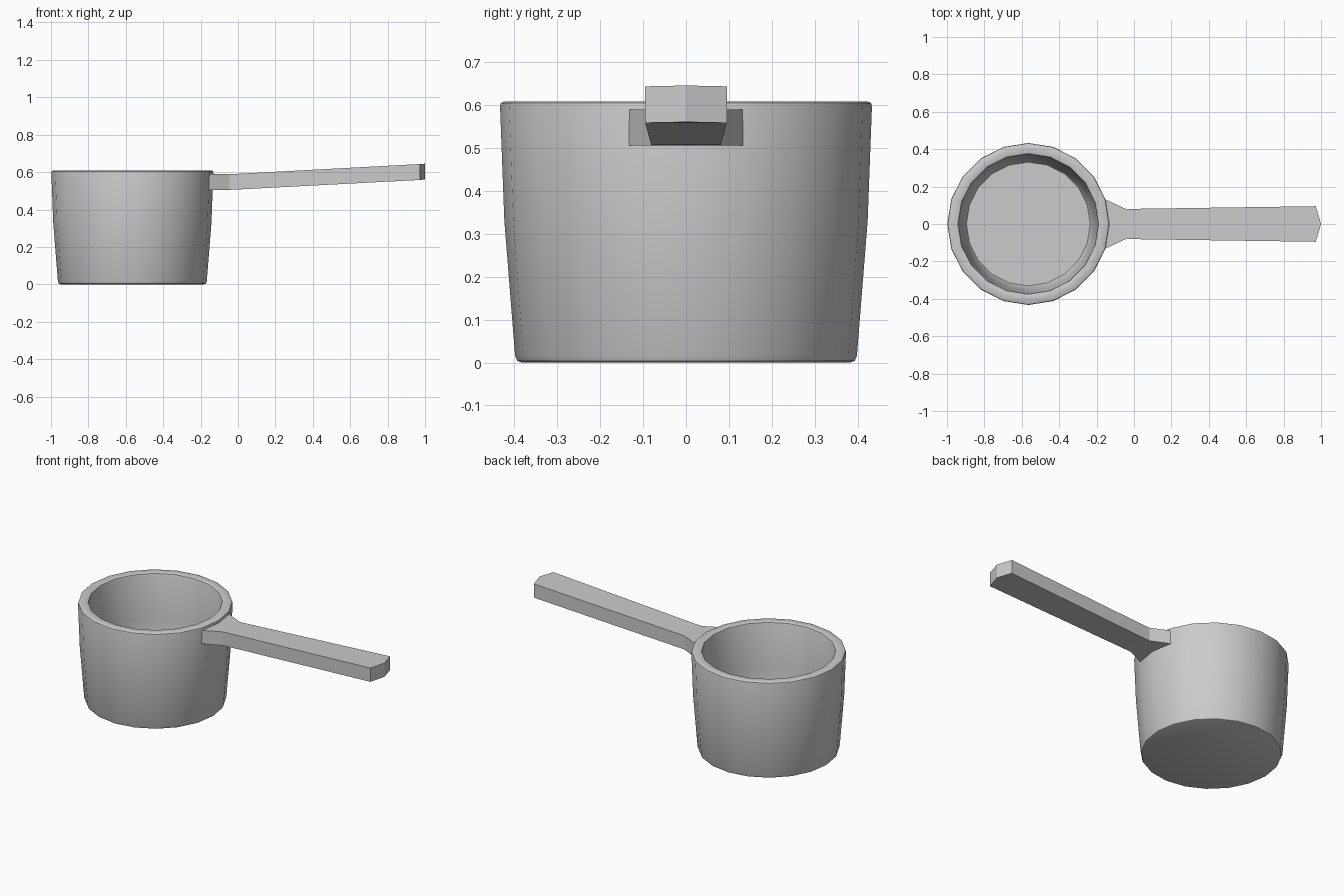
import bpy, bmesh
from math import cos, sin, tau, radians

if "Cube" in bpy.data.objects:
    bpy.data.objects.remove(bpy.data.objects["Cube"])

CX, SIDES = -0.565, 20


def finish(name, bm, smooth):
    bmesh.ops.recalc_face_normals(bm, faces=bm.faces)
    mesh = bpy.data.meshes.new(name)
    bm.to_mesh(mesh)
    bm.free()
    obj = bpy.data.objects.new(name, mesh)
    bpy.context.collection.objects.link(obj)
    bpy.ops.object.select_all(action='DESELECT')
    obj.select_set(True)
    bpy.context.view_layer.objects.active = obj
    if smooth:
        bpy.ops.object.shade_smooth_by_angle(angle=radians(35))
    return obj


def bridge(bm, a, b):
    for i in range(len(a)):
        j = (i + 1) % len(a)
        bm.faces.new((a[i], a[j], b[j], b[i]))


# Cup: lathed wall profile (radius, height), from underside over the rim to the inner floor
profile = [(0.383, 0), (0.393, 0.004), (0.398, 0.016), (0.423, 0.33), (0.433, 0.596),
           (0.431, 0.604), (0.424, 0.608), (0.382, 0.608), (0.376, 0.605),
           (0.373, 0.597), (0.363, 0.33), (0.338, 0.07), (0.331, 0.06)]
bm = bmesh.new()
rings = [[bm.verts.new((CX + r * cos(tau * i / SIDES), r * sin(tau * i / SIDES), z))
          for i in range(SIDES)] for r, z in profile]
for a, b in zip(rings, rings[1:]):
    bridge(bm, a, b)
bm.faces.new(rings[0])
bm.faces.new(rings[-1])
finish("cup", bm, True)

# Handle: cross-sections (x, half width, bottom, top), flared into the cup wall
sections = [(-0.19, 0.115, 0.505, 0.589), (-0.156, 0.133, 0.505, 0.589),
            (-0.045, 0.081, 0.505, 0.589), (0.0, 0.081, 0.507, 0.591),
            (0.972, 0.095, 0.558, 0.643)]
bm = bmesh.new()
rings = [[bm.verts.new((x, y, z)) for y, z in ((-w, lo), (w, lo), (w, hi), (-w, hi))]
         for x, w, lo, hi in sections]
for a, b in zip(rings, rings[1:]):
    bridge(bm, a, b)
bm.faces.new(rings[0])

# Pointed handle end
end = rings[-1]
low, high = bm.verts.new((1.0, 0, 0.560)), bm.verts.new((1.0, 0, 0.645))
bm.faces.new((end[0], low, high, end[3]))
bm.faces.new((low, end[1], end[2], high))
bm.faces.new((end[0], end[1], low))
bm.faces.new((end[3], high, end[2]))
finish("handle", bm, False)
